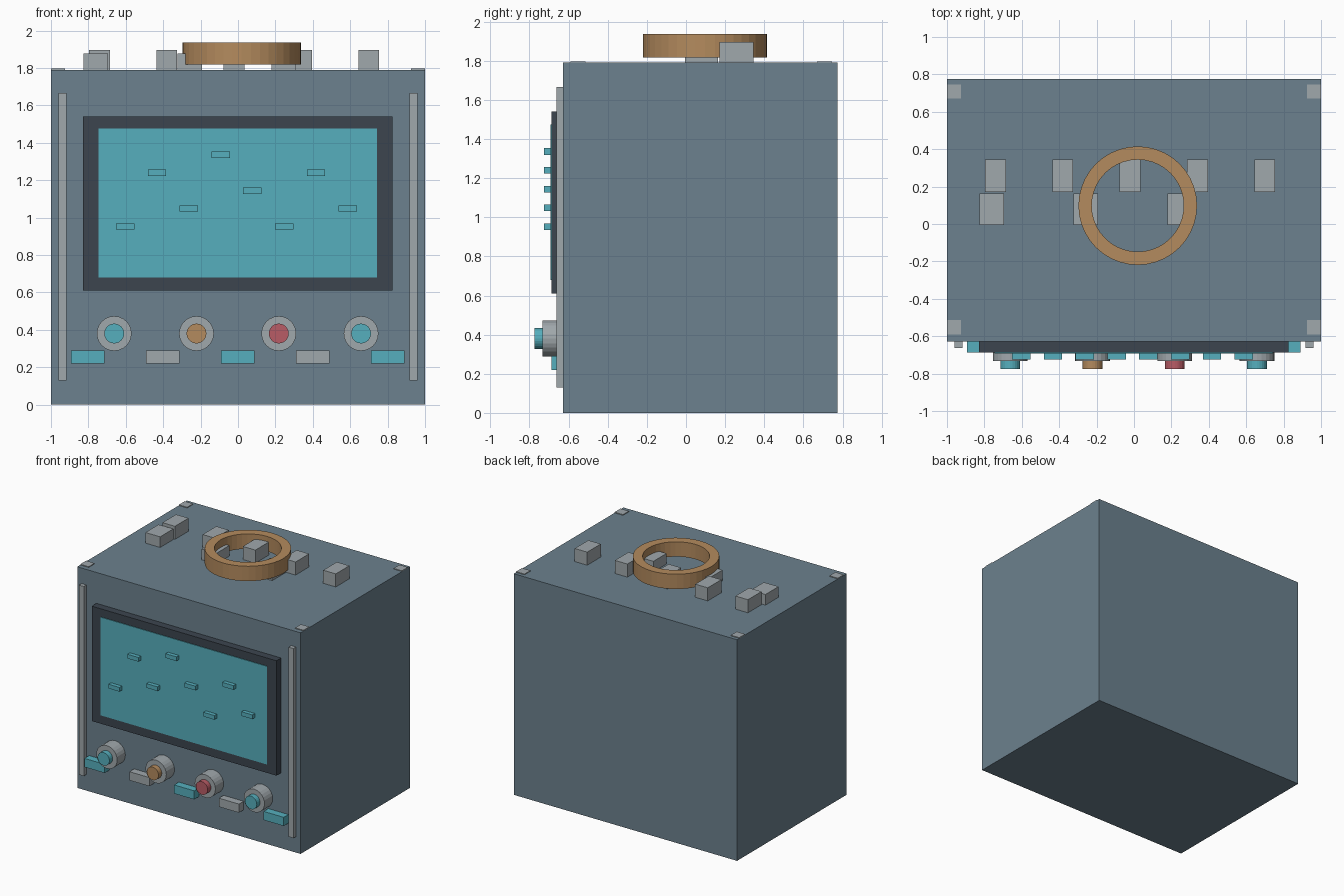
import bpy, bmesh, math
from mathutils import Matrix

cube = bpy.data.objects.get("Cube")
if cube:
    bpy.data.objects.remove(cube, do_unlink=True)


def material(name, rgb):
    """Flat material from an 8-bit display colour."""
    lin = [((c / 255 + 0.055) / 1.055) ** 2.4 for c in rgb] + [1]
    m = bpy.data.materials.new(name)
    m.use_nodes = True
    m.diffuse_color = lin
    m.node_tree.nodes["Principled BSDF"].inputs["Base Color"].default_value = lin
    return m


slate = material("slate blue", (108, 129, 142))
dark = material("dark slate", (60, 69, 79))
teal = material("teal", (86, 175, 189))
grey = material("light grey", (160, 168, 172))
copper = material("copper", (180, 139, 94))
red = material("muted red", (185, 92, 102))


def finish(name, bm, mat):
    mesh = bpy.data.meshes.new(name)
    bm.to_mesh(mesh)
    bm.free()
    mesh.materials.append(mat)
    ob = bpy.data.objects.new(name, mesh)
    bpy.context.collection.objects.link(ob)
    return ob


def box(name, mat, x, y, z):
    """Box from three (low, high) ranges."""
    bm = bmesh.new()
    bmesh.ops.create_cube(bm, size=1)
    for v in bm.verts:
        for i, (lo, hi) in enumerate((x, y, z)):
            v.co[i] = lo if v.co[i] < 0 else hi
    return finish(name, bm, mat)


def span(centre, size):
    return centre - size / 2, centre + size / 2


def dial(name, mat, x, z, radius, y_front, y_back):
    """Cylinder pointing out of the front."""
    bm = bmesh.new()
    bmesh.ops.create_cone(bm, cap_ends=True, segments=24, radius1=radius,
                          radius2=radius, depth=y_back - y_front)
    bm.transform(Matrix.Translation((x, (y_front + y_back) / 2, z))
                 @ Matrix.Rotation(math.pi / 2, 4, 'X'))
    return finish(name, bm, mat)


def ring(name, mat, x, y, outer, inner, z, segments=40):
    """Rectangular profile swept round a vertical axis."""
    bm = bmesh.new()
    loops = []
    for i in range(segments):
        a = math.tau * i / segments
        loops.append([bm.verts.new((x + r * math.cos(a), y + r * math.sin(a), h))
                      for r, h in ((inner, z[0]), (outer, z[0]),
                                   (outer, z[1]), (inner, z[1]))])
    for i in range(segments):
        a, b = loops[i], loops[(i + 1) % segments]
        for j in range(4):
            k = (j + 1) % 4
            bm.faces.new((a[j], b[j], b[k], a[k]))
    bmesh.ops.recalc_face_normals(bm, faces=bm.faces)
    return finish(name, bm, mat)


FRONT, TOP = -0.628, 1.79

# Cabinet
box("cabinet", slate, (-1, 1), (FRONT, 0.775), (0, TOP))

# Screen with its frame and raised blips
box("screen_frame", dark, (-0.828, 0.826), (-0.688, FRONT), (0.61, 1.54))
box("screen", teal, (-0.745, 0.743), (-0.693, -0.686), (0.68, 1.475))
for i in range(8):
    box(f"screen_blip_{i + 1}", teal, span(-0.603 + 0.17 * i, 0.098),
        (-0.725, -0.69), span(0.952 + 0.096 * (3 * i % 5), 0.034))

# Front rails and roof corner plates
for side, s in (("right", -1), ("left", 1)):
    box(f"{side}_rail", grey, span(0.939 * s, 0.042), (-0.662, FRONT), (0.13, 1.665))
    for end, y in (("front", -0.552), ("back", 0.708)):
        box(f"{side}_{end}_corner_plate", grey, span(0.962 * s, 0.075),
            span(y, 0.075), (TOP, TOP + 0.006))

# Knobs with coloured caps
for i, mat in enumerate((teal, copper, red, teal)):
    x = -0.662 + 0.44 * i
    dial(f"knob_{i + 1}", grey, x, 0.38, 0.093, -0.733, FRONT)
    dial(f"knob_cap_{i + 1}", mat, x, 0.38, 0.053, -0.775, -0.73)

# Button row
for i in range(5):
    box(f"button_{i + 1}", grey if i % 2 else teal, span(-0.803 + 0.401 * i, 0.18),
        (-0.688, FRONT), (0.22, 0.29))

# Roof blocks in two rows
for i in range(5):
    box(f"back_roof_block_{i + 1}", grey, span(-0.741 + 0.36 * i, 0.112),
        (0.172, 0.346), (TOP, 1.896))
for i in range(3):
    box(f"front_roof_block_{i + 1}", grey, span(-0.76 + 0.502 * i, 0.132),
        (-0.005, 0.163), (TOP, 1.876))

# Roof ring
ring("roof_ring", copper, 0.02, 0.098, 0.317, 0.246, (1.817, 1.937))
